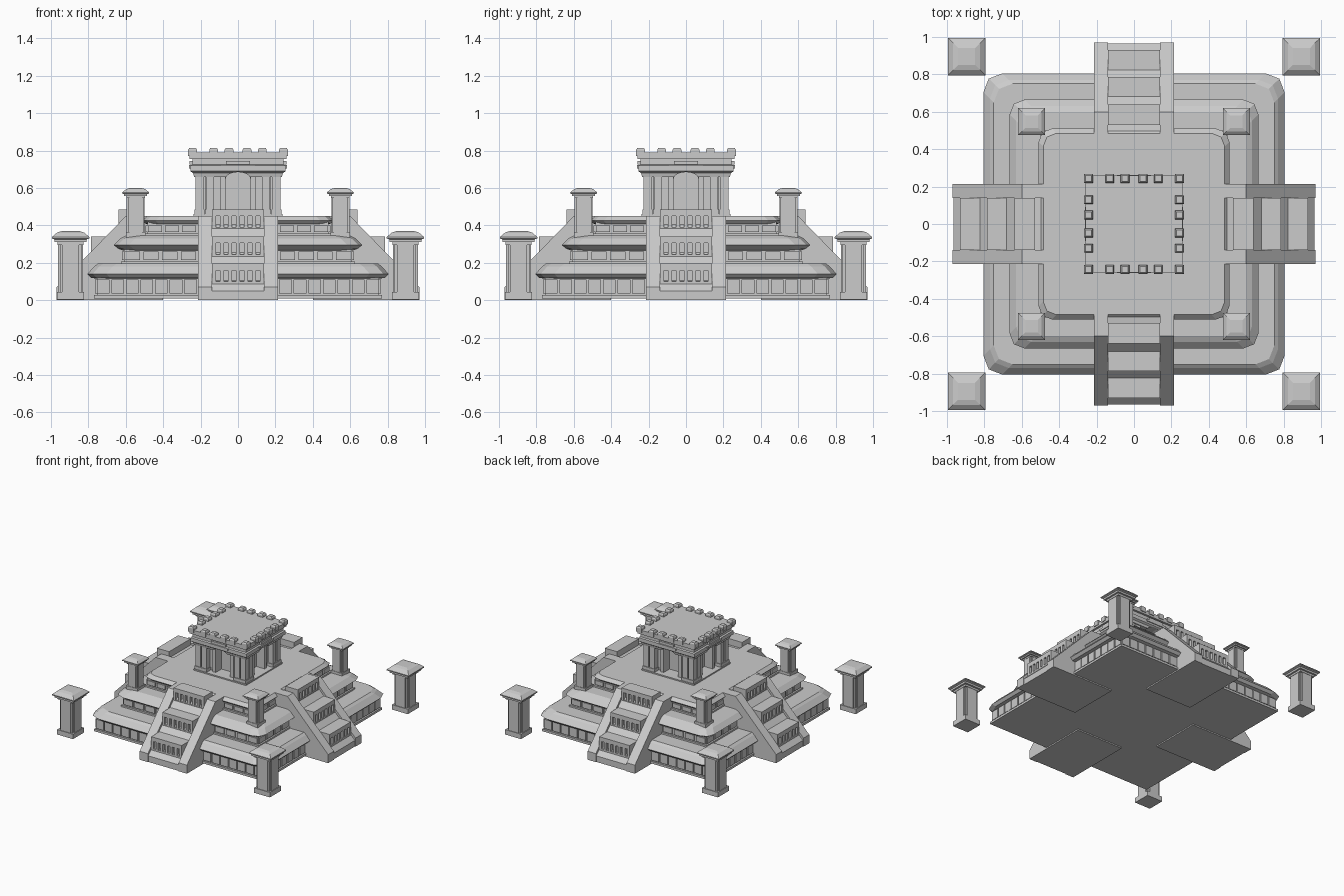
import bpy, bmesh, math
from mathutils import Matrix

if "Cube" in bpy.data.objects:
    bpy.data.objects.remove(bpy.data.objects["Cube"])


def box(bm, x0, x1, y0, y1, z0, z1):
    m = Matrix.Translation(((x0 + x1) / 2, (y0 + y1) / 2, (z0 + z1) / 2)) @ \
        Matrix.Diagonal((x1 - x0, y1 - y0, z1 - z0, 1))
    bmesh.ops.create_cube(bm, size=1, matrix=m)


def slab(bm, h, z0, z1, cx=0, cy=0):
    box(bm, cx - h, cx + h, cy - h, cy + h, z0, z1)


def loft(bm, rings, c=0.0, cx=0, cy=0, s=1, zo=0):
    """Stack square rings (half width, z) with optional two-facet corners."""
    loops = []
    for h, z in rings:
        corner = [(h - c, h), (h - .28 * c, h - .28 * c), (h, h - c)] if c else [(h, h)]
        pts = []
        for k in range(4):
            for x, y in corner:
                for _ in range(k):
                    x, y = y, -x
                pts.append(bm.verts.new((cx + s * x, cy + s * y, zo + s * z)))
        loops.append(pts)
    for a, b in zip(loops, loops[1:]):
        n = len(a)
        for i in range(n):
            bm.faces.new((a[i], a[(i + 1) % n], b[(i + 1) % n], b[i]))
    bm.faces.new(loops[0])
    bm.faces.new(loops[-1])


def prism(bm, profile, along, a, b):
    """Extrude a profile: along x the profile is (y,z); along y it is (x,z)."""
    ends = [[bm.verts.new((t, p, z) if along == 'x' else (p, t, z)) for p, z in profile]
            for t in (a, b)]
    n = len(profile)
    for i in range(n):
        bm.faces.new((ends[0][i], ends[0][(i + 1) % n], ends[1][(i + 1) % n], ends[1][i]))
    bm.faces.new(ends[0])
    bm.faces.new(ends[1])


def finish(bm, name, four=False):
    """Write the mesh; four=True repeats it on all four sides."""
    if four:
        src = bm.verts[:] + bm.edges[:] + bm.faces[:]
        for k in (1, 2, 3):
            d = bmesh.ops.duplicate(bm, geom=src)['geom']
            bmesh.ops.rotate(bm, verts=[v for v in d if isinstance(v, bmesh.types.BMVert)],
                             cent=(0, 0, 0), matrix=Matrix.Rotation(k * math.pi / 2, 3, 'Z'))
    bmesh.ops.recalc_face_normals(bm, faces=bm.faces[:])
    me = bpy.data.meshes.new(name)
    bm.to_mesh(me)
    bm.free()
    ob = bpy.data.objects.new(name, me)
    bpy.context.collection.objects.link(ob)
    return ob


# Three stepped tiers: wall, cornice and wall panels
tiers = [
    ("lower", 0.755, 0.01, 0.13, 0.10, 7, 0.068,
     [(.755, .115), (.785, .12), (.805, .14), (.77, .18), (.75, .195)]),
    ("middle", 0.61, 0.19, 0.28, 0.08, 4, 0.082,
     [(.61, .265), (.64, .275), (.665, .295), (.63, .33), (.60, .345)]),
    ("upper", 0.485, 0.34, 0.42, 0.07, 3, 0.075,
     [(.48, .405), (.495, .41), (.51, .425), (.495, .44), (.485, .45)]),
]
for name, h, z0, z1, c, count, w, cornice in tiers:
    bm = bmesh.new()
    slab(bm, h, z0, z1)
    slab(bm, h + .015, z0, z0 + .018)
    finish(bm, name + "_wall")
    bm = bmesh.new()
    loft(bm, cornice, c)
    finish(bm, name + "_cornice")
    bm = bmesh.new()
    pitch = (h - .21) / count
    for i in range(count):
        x = .215 + pitch * (i + .5)
        for s in (-1, 1):
            box(bm, s * x - w / 2, s * x + w / 2, -h - .01, -h + .02, z0 + .025, z1 - .02)
    finish(bm, name + "_panels", True)

# Sloped side rails of the four stairways
bm = bmesh.new()
rail = [(-.97, 0), (-.97, .07), (-.6, .45), (-.4, .45), (-.4, 0)]
for a, b in ((-.215, -.14), (.14, .215)):
    prism(bm, rail, 'x', a, b)
finish(bm, "stair_rails", True)

# Recessed ramp and three giant steps with small pillared friezes
bm = bmesh.new()
prism(bm, [(-.965, 0), (-.965, .05), (-.6, .425), (-.4, .45), (-.4, 0)], 'x', -.14, .14)
for y, z in ((.64, .485), (.785, .34), (.93, .195)):
    back = -y + .11
    box(bm, -.138, .138, -y, back, z - .035, z)
    box(bm, -.138, .138, -y + .02, back, z - .1, z - .03)
    box(bm, -.138, .138, -y, back, z - .14, z - .095)
    for x in (-.128, -.085, -.043, 0, .043, .085, .128):
        box(bm, x - .01, x + .01, -y, -y + .03, z - .1, z - .03)
finish(bm, "stair_steps", True)


# Free-standing pillars: base, notched shaft and hipped cap
def pillar(name, p, s, zo):
    bm = bmesh.new()

    def b(hx, hy, z0, z1):
        box(bm, p - hx * s, p + hx * s, p - hy * s, p + hy * s, zo + z0 * s, zo + z1 * s)
    b(.072, .072, .005, .045)
    b(.067, .045, .04, .31)
    b(.045, .067, .04, .31)
    b(.058, .058, .04, .31)
    loft(bm, [(.07, .295), (.07, .31), (.085, .31), (.085, .325), (.1, .33),
              (.1, .338), (.072, .362), (.045, .37)], 0, p, p, s, zo)
    finish(bm, name, True)


pillar("corner_pillars", .895, 1.0, 0)
pillar("terrace_pillars", .547, .72, .333)

# Temple core and entablature, cut by arched doorways
bm = bmesh.new()
slab(bm, .175, .44, .67)
core = finish(bm, "temple_core")
bm = bmesh.new()
loft(bm, [(.235, .66), (.24, .68), (.255, .69), (.255, .72), (.243, .725), (.243, .76)])
entablature = finish(bm, "temple_entablature")
bm = bmesh.new()
arch = [(.066 * math.cos(t * math.pi / 8), .65 + .035 * math.sin(t * math.pi / 8)) for t in range(9)]
prism(bm, arch + [(-.066, .455), (.066, .455)], 'y', -.3, -.12)
cutter = finish(bm, "door_cutter", True)
cutter.hide_render = True
for ob in (core, entablature):
    mod = ob.modifiers.new("doors", 'BOOLEAN')
    mod.operation = 'DIFFERENCE'
    mod.solver = 'EXACT'
    mod.object = cutter
    bpy.context.view_layer.objects.active = ob
    bpy.ops.object.modifier_apply(modifier=mod.name)
bpy.data.objects.remove(cutter)

# Temple floor and clustered corner columns
bm = bmesh.new()
slab(bm, .238, .445, .46)
finish(bm, "temple_floor")
bm = bmesh.new()
for x, y in ((-.205, -.205), (-.15, -.205), (.15, -.205)):
    slab(bm, .022, .455, .665, x, y)
    slab(bm, .027, .455, .485, x, y)
for s in (-1, 1):
    box(bm, s * .08 - .014, s * .08 + .014, -.195, -.17, .455, .665)
finish(bm, "temple_columns", True)

# Stepped ornament above each door
bm = bmesh.new()
box(bm, -.065, .065, -.258, -.235, .725, .745)
box(bm, -.09, .09, -.262, -.235, .705, .722)
finish(bm, "door_ornaments", True)

# Roof slab with battlements
bm = bmesh.new()
slab(bm, .26, .755, .79)
finish(bm, "temple_roof")
bm = bmesh.new()
for x in (-.243, -.13, -.048, .048, .13):
    loft(bm, [(.023, .77), (.023, .805), (.017, .815)], 0, x, -.243)
finish(bm, "battlements", True)
